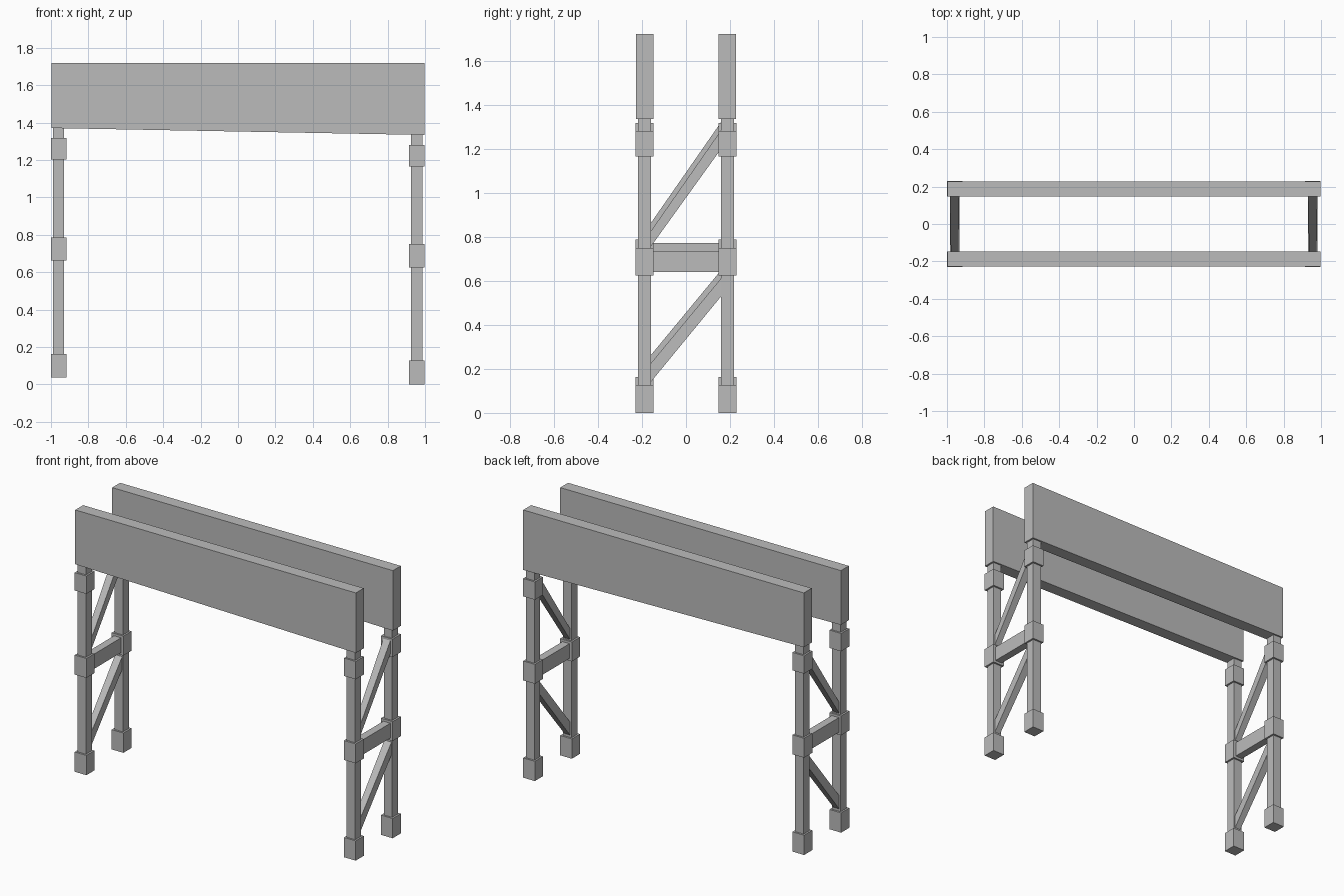
import bpy

cube = bpy.data.objects.get("Cube")
if cube:
    bpy.data.objects.remove(cube, do_unlink=True)

grey = bpy.data.materials.new("plain grey")
grey.use_nodes = True
colour = (0.5, 0.5, 0.5, 1)
grey.diffuse_color = colour
grey.node_tree.nodes["Principled BSDF"].inputs["Base Color"].default_value = colour

FACES = [(0, 1, 2, 3), (7, 6, 5, 4), (0, 4, 5, 1),
         (1, 5, 6, 2), (2, 6, 7, 3), (3, 7, 4, 0)]


def solid(name, near, far):
    """Six-sided solid between two four-cornered ends."""
    mesh = bpy.data.meshes.new(name)
    mesh.from_pydata(near + far, [], FACES)
    mesh.materials.append(grey)
    mesh.validate()
    obj = bpy.data.objects.new(name, mesh)
    bpy.context.collection.objects.link(obj)
    return obj


def block(name, x, y, half, z0, z1):
    """Upright square block."""
    def ring(z):
        return [(x - half, y - half, z), (x - half, y + half, z),
                (x + half, y + half, z), (x + half, y - half, z)]
    return solid(name, ring(z0), ring(z1))


def bar(name, x, front, back):
    """Bar from front to back; each end is (y, z low, z high, half width)."""
    def ring(end):
        y, low, high, w = end
        return [(x - w, y, low), (x + w, y, low),
                (x + w, y, high), (x - w, y, high)]
    return solid(name, ring(front), ring(back))


ROW = 0.188    # distance of each post row from the middle
REACH = 0.16   # how far the bars run into the posts

# Trestles: the right one stands a little higher than the left one
for side, x, lift in (("left", 0.956, 0), ("right", -0.959, 0.037)):
    for end, y in (("front", -ROW), ("back", ROW)):
        block(f"{side}_{end}_post", x, y, 0.03, lift + 0.02, 1.42)
        for part, low, high in (("foot", 0, 0.127),
                                ("middle_collar", 0.625, 0.75),
                                ("top_collar", 1.165, 1.28)):
            block(f"{side}_{end}_{part}", x, y, 0.0415, lift + low, lift + high)
    bar(f"{side}_crossbar", x, (-REACH, lift + 0.64, lift + 0.735, 0.025),
        (REACH, lift + 0.64, lift + 0.735, 0.025))
    for part, base, top in (("lower_brace", (0.14, 0.225), (0.53, 0.612)),
                            ("upper_brace", (0.755, 0.825), (1.2, 1.285))):
        bar(f"{side}_{part}", x,
            (-REACH, lift + base[0], lift + base[1], 0.02),
            (REACH, lift + top[0], lift + top[1], 0.025))

# Deep beams with a slightly sloping underside
for end, y in (("front", -ROW), ("back", ROW)):
    def profile(x, low):
        return [(x, y - 0.04, low), (x, y + 0.04, low),
                (x, y + 0.04, 1.72), (x, y - 0.04, 1.72)]
    solid(f"{end}_beam", profile(-0.998, 1.371), profile(0.998, 1.334))

# Point every face outwards
for obj in bpy.context.collection.objects:
    if obj.type == "MESH" and obj.data.materials and obj.data.materials[0] == grey:
        import bmesh
        bm = bmesh.new()
        bm.from_mesh(obj.data)
        bmesh.ops.recalc_face_normals(bm, faces=bm.faces)
        bm.to_mesh(obj.data)
        bm.free()
